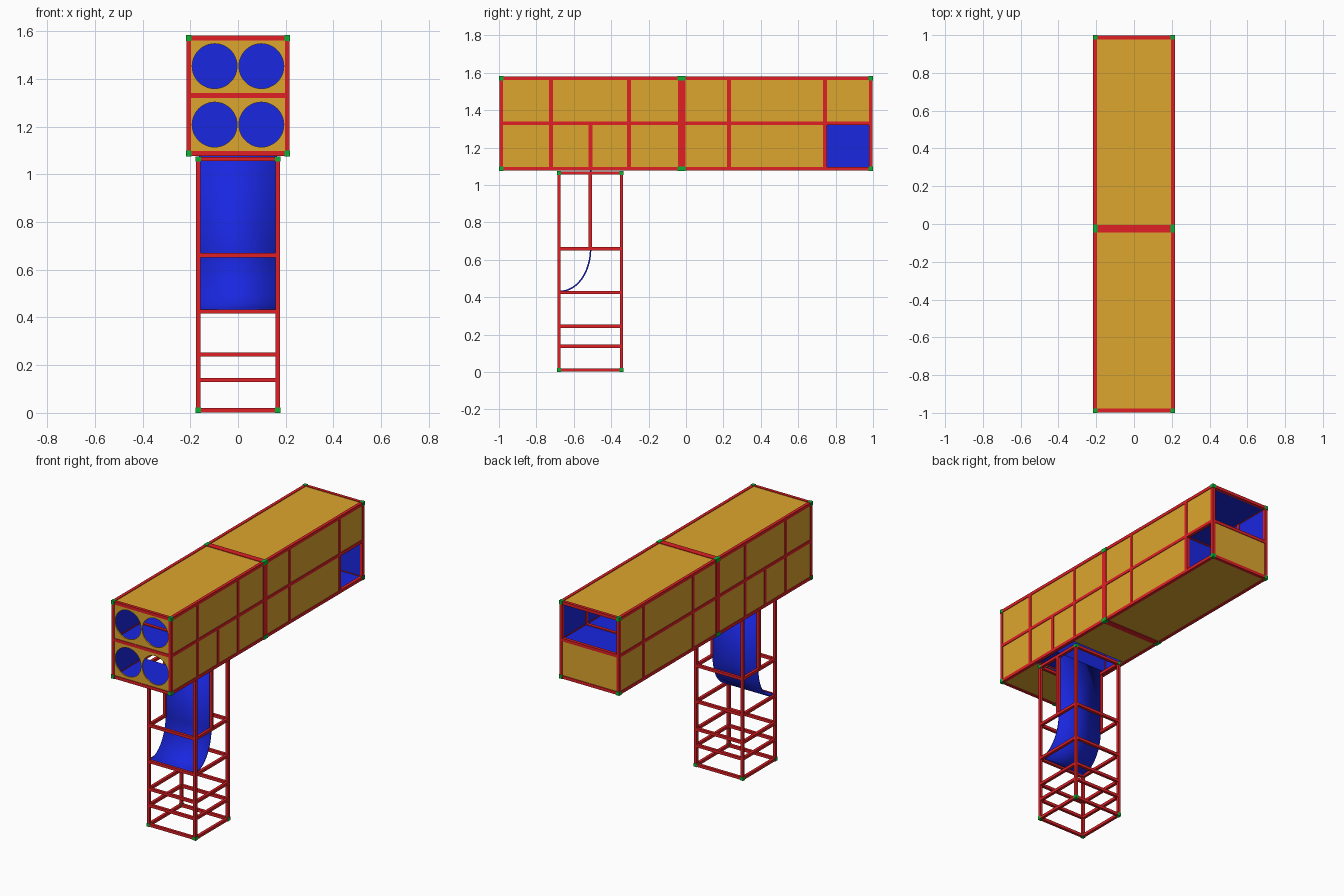
import bpy, bmesh, math
from mathutils import Matrix, Vector

if "Cube" in bpy.data.objects:
    bpy.data.objects.remove(bpy.data.objects["Cube"])

def material(name, rgb):
    m = bpy.data.materials.new(name)
    m.diffuse_color = (*rgb, 1)
    m.use_nodes = True
    m.node_tree.nodes["Principled BSDF"].inputs["Base Color"].default_value = m.diffuse_color
    return m

RED = material("red_tube", (0.75, 0.014, 0.018))
ORANGE = material("orange_panel", (0.72, 0.38, 0.027))
BLUE = material("blue_lining", (0.01, 0.02, 0.75))
GREEN = material("green_joint", (0.004, 0.45, 0.035))

def make(name, bm, mat):
    me = bpy.data.meshes.new(name)
    bmesh.ops.recalc_face_normals(bm, faces=bm.faces)
    bm.to_mesh(me)
    bm.free()
    me.materials.append(mat)
    ob = bpy.data.objects.new(name, me)
    bpy.context.collection.objects.link(ob)
    return ob

def boxes(name, mat, items):
    """One object from (x0, x1, y0, y1, z0, z1) blocks."""
    bm = bmesh.new()
    for x0, x1, y0, y1, z0, z1 in items:
        m = Matrix.Translation(((x0 + x1) / 2, (y0 + y1) / 2, (z0 + z1) / 2))
        bmesh.ops.create_cube(bm, size=1, matrix=m @ Matrix.Diagonal((x1 - x0, y1 - y0, z1 - z0, 1)))
    return make(name, bm, mat)

def bar(a, b, t):
    """Square tube block along an axis from a to b."""
    a, b, h = Vector(a), Vector(b), t / 2
    out = []
    for p, q in zip(a, b):
        out += [min(p, q) - h, max(p, q) + h]
    return out

def cell(x, ys, zs, t):
    """Twelve edges of a box frame."""
    (y0, y1), (z0, z1) = ys, zs
    e = [bar((s * x, y, z0), (s * x, y, z1), t) for s in (-1, 1) for y in ys]
    e += [bar((s * x, y0, z), (s * x, y1, z), t) for s in (-1, 1) for z in zs]
    e += [bar((-x, y, z), (x, y, z), t) for y in ys for z in zs]
    return e

X, ZB, ZM, ZT, T = 0.206, 1.087, 1.33, 1.571, 0.02
YF, YB = -0.988, 0.988
MODULES = ((YF, -0.034), (-0.014, YB))

# Upper body: two framed modules
frame, joints = [], []
for ys in MODULES:
    frame += cell(X, ys, (ZB, ZT), T)
    frame += [bar((s * X, ys[0], ZM), (s * X, ys[1], ZM), T) for s in (-1, 1)]
    frame += [bar((-X, y, ZM), (X, y, ZM), T) for y in ys]
    joints += [bar((s * X, y, z), (s * X, y, z), 0.024) for s in (-1, 1) for y in ys for z in (ZB, ZT)]
boxes("body_frame", RED, frame)
boxes("body_corner_joints", GREEN, joints)

# Intermediate posts and cross bars
posts = []
for y in (-0.722, -0.305, 0.23, 0.743):
    posts += [bar((s * X, y, ZB), (s * X, y, ZT), T) for s in (-1, 1)]
    posts.append(bar((-X, y, ZM), (X, y, ZM), T))
posts += [bar((s * X, -0.51, ZB), (s * X, -0.51, ZM), T) for s in (-1, 1)]
boxes("body_posts", RED, posts)

# Outer panels with a blue inner lining; the lower back bay is open on the right
OPEN_Y, CH0, CH1 = 0.743, -0.69, -0.335
for side, name in ((-1, "left"), (1, "right")):
    end = OPEN_Y if side > 0 else YB
    for mat, a, b, label in ((ORANGE, 0.206, 0.212, "panel"), (BLUE, 0.199, 0.206, "lining")):
        x0, x1 = sorted((side * a, side * b))
        boxes(f"{name}_{label}", mat, [(x0, x1, YF, YB, ZM, ZT), (x0, x1, YF, end, ZB, ZM)])
boxes("top_panel", ORANGE, [(-X, X, y0, y1, ZT, ZT + 0.006) for y0, y1 in MODULES])
boxes("top_lining", BLUE, [(-X, X, y0, y1, ZT - 0.006, ZT) for y0, y1 in MODULES])
floor = ((YF, CH0), (CH1, -0.034), (-0.014, YB))
boxes("bottom_panel", ORANGE, [(-X, X, y0, y1, ZB - 0.006, ZB) for y0, y1 in floor])
boxes("bottom_lining", BLUE, [(-X, X, y0, y1, ZB, ZB + 0.006) for y0, y1 in floor])
boxes("back_panel", ORANGE, [(-X, X, YB, YB + 0.006, ZB, ZM)])
boxes("back_lining", BLUE, [(-X, X, YB - 0.006, YB, ZB, ZM)])

# Inner shelf and partitions
boxes("inner_shelf", BLUE, [(-X, X, YF, YB, ZM - 0.004, ZM + 0.004)])
boxes("inner_partitions", BLUE, [
    (-X, X, -0.514, -0.506, ZB, ZM),
    (-X, X, 0.226, 0.234, ZM, ZT),
    (-X, X, 0.739, 0.747, ZB, ZM)])

# Front board with four round holes
front = boxes("front_panel", ORANGE, [(-X, X, YF - 0.006, YF + 0.002, ZB, ZT)])
bm = bmesh.new()
for x in (-0.098, 0.098):
    for z in (1.208, 1.453):
        m = Matrix.Translation((x, YF, z)) @ Matrix.Rotation(math.pi / 2, 4, 'X')
        bmesh.ops.create_cone(bm, cap_ends=True, segments=48, radius1=0.094, radius2=0.094, depth=0.1, matrix=m)
cutter = make("hole_cutter", bm, ORANGE)
mod = front.modifiers.new("holes", 'BOOLEAN')
mod.object, mod.operation, mod.solver = cutter, 'DIFFERENCE', 'EXACT'
bpy.context.view_layer.objects.active = front
bpy.ops.object.modifier_apply(modifier=mod.name)
bpy.data.objects.remove(cutter)

# Tower: four posts with rings of rungs
TX, TY, TT, Z0, Z1 = 0.167, (-0.679, -0.345), 0.018, 0.011, 1.064
tower = cell(TX, TY, (Z0, Z1), TT)
for z in (0.138, 0.245, 0.425, 0.66):
    tower += [bar((s * TX, TY[0], z), (s * TX, TY[1], z), TT) for s in (-1, 1)]
    tower += [bar((-TX, y, z), (TX, y, z), TT) for y in TY]
tower += [bar((s * TX, -0.512, 0.66), (s * TX, -0.512, Z1), TT) for s in (-1, 1)]
boxes("tower_frame", RED, tower)
boxes("tower_corner_joints", GREEN,
      [bar((s * TX, y, z), (s * TX, y, z), 0.022) for s in (-1, 1) for y in TY for z in (Z0, Z1)])

# Chute sheet: straight drop, then a quarter-ellipse curve to the front
path = [(-0.51, ZB)] + [(-0.672 + 0.162 * math.cos(a), 0.66 - 0.228 * math.sin(a))
                        for a in (math.pi / 2 * i / 16 for i in range(17))]
bm = bmesh.new()
rows = [[bm.verts.new((x, y, z)) for x in (-0.163, 0.163)] for y, z in path]
for r, s in zip(rows, rows[1:]):
    bm.faces.new((r[0], r[1], s[1], s[0]))
chute = make("chute", bm, BLUE)
solid = chute.modifiers.new("thickness", 'SOLIDIFY')
solid.thickness, solid.offset = 0.008, 0
bpy.context.view_layer.objects.active = chute
chute.select_set(True)
bpy.ops.object.shade_smooth_by_angle(angle=math.radians(30))
